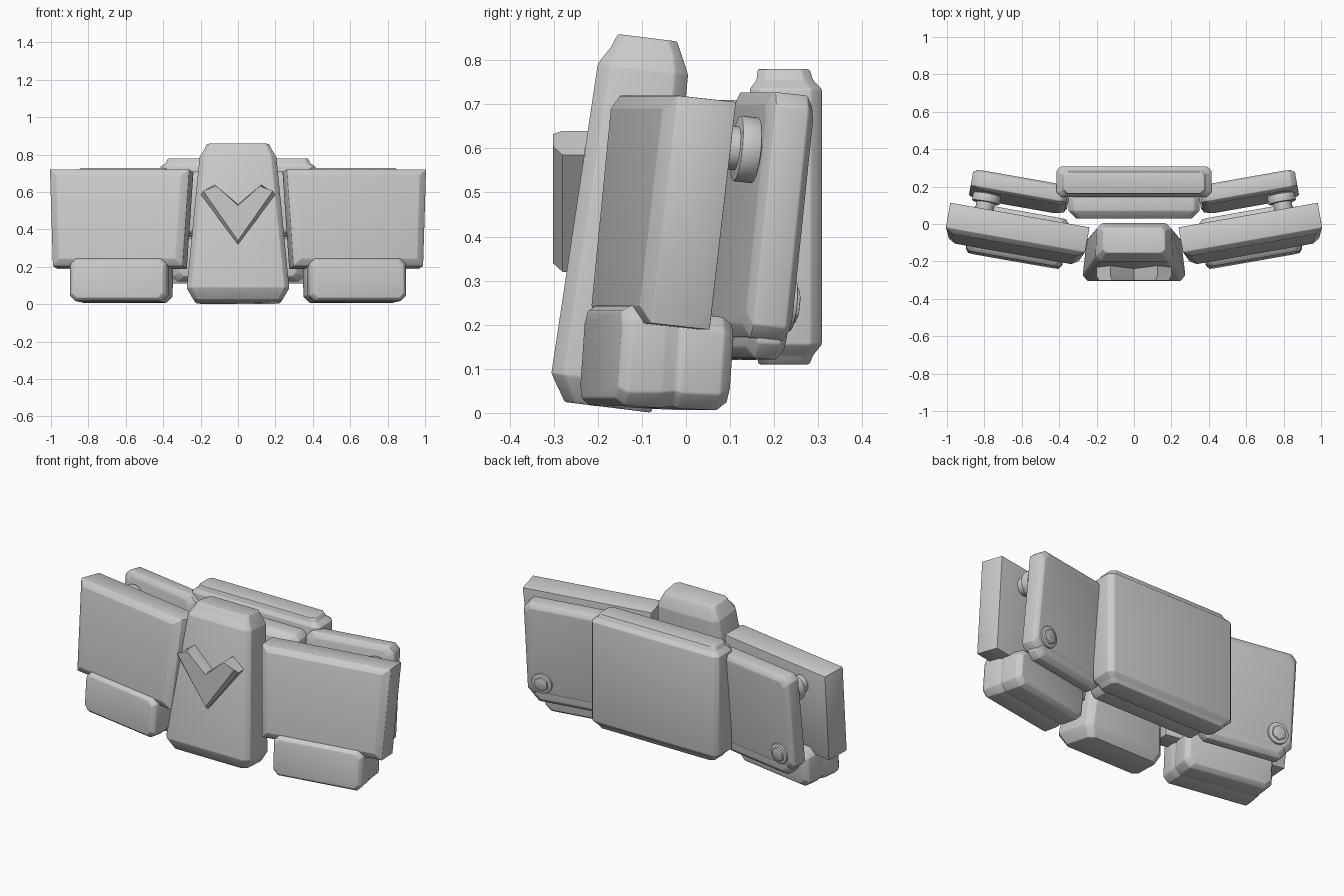
import bpy, bmesh, math
from mathutils import Matrix, Vector

if "Cube" in bpy.data.objects:
    bpy.data.objects.remove(bpy.data.objects["Cube"])

grey = bpy.data.materials.new("plain grey")
grey.use_nodes = True
COLOUR = (0.6, 0.6, 0.6, 1)
grey.diffuse_color = COLOUR
grey.node_tree.nodes["Principled BSDF"].inputs["Base Color"].default_value = COLOUR


def place(x, y, z, tilt=0, yaw=0):
    """Position with a backward lean and a turn about the vertical."""
    return (Matrix.Translation((x, y, z)) @ Matrix.Rotation(math.radians(yaw), 4, 'Z')
            @ Matrix.Rotation(math.radians(-tilt), 4, 'X'))


def finish(name, bm, matrix, side=1, bevel=0.0):
    bmesh.ops.recalc_face_normals(bm, faces=bm.faces)
    if bevel:
        edges = [e for e in bm.edges if e.calc_face_angle(0) > 0.15]
        bmesh.ops.bevel(bm, geom=edges, offset=bevel, segments=2, profile=0.5,
                        affect='EDGES', clamp_overlap=True)
    bm.transform(Matrix.Diagonal((side, 1, 1, 1)) @ matrix)
    bmesh.ops.recalc_face_normals(bm, faces=bm.faces)
    mesh = bpy.data.meshes.new(name)
    bm.to_mesh(mesh)
    bm.free()
    mesh.materials.append(grey)
    ob = bpy.data.objects.new(name, mesh)
    bpy.context.collection.objects.link(ob)
    bpy.ops.object.select_all(action='DESELECT')
    ob.select_set(True)
    bpy.context.view_layer.objects.active = ob
    bpy.ops.object.shade_smooth_by_angle(angle=math.radians(32))


def outline(low, high, v0, v1, c):
    """Trapezoid outline with its corners cut by c."""
    pts = [Vector(p) for p in ((-low, v0), (low, v0), (high, v1), (-high, v1))]
    if not c:
        return pts
    out = []
    for i, p in enumerate(pts):
        for q in (pts[i - 1], pts[(i + 1) % 4]):
            out.append(p + (q - p).normalized() * c)
    return out


def loft(name, rings, matrix=Matrix(), side=1, upright=False, bevel=0.004):
    """Rings are (low half width, high half width, v0, v1, position, corner cut)."""
    bm = bmesh.new()
    loops = []
    for low, high, v0, v1, t, c in rings:
        loops.append([bm.verts.new((u, v, t) if upright else (u, t, v))
                      for u, v in outline(low, high, v0, v1, c)])
    n = len(loops[0])
    for a, b in zip(loops, loops[1:]):
        for i in range(n):
            j = (i + 1) % n
            bm.faces.new((a[i], a[j], b[j], b[i]))
    bm.faces.new(loops[0])
    bm.faces.new(loops[-1])
    finish(name, bm, matrix, side, bevel)


def disc(name, radius, depth, matrix, side, sides=32):
    """Cylinder along the local y axis."""
    bm = bmesh.new()
    bmesh.ops.create_cone(bm, cap_ends=True, segments=sides, radius1=radius,
                          radius2=radius, depth=depth,
                          matrix=Matrix.Rotation(math.pi / 2, 4, 'X'))
    finish(name, bm, matrix, side, 0.004)


# Central buckle, leaning back
loft("buckle", [
    (.24, .22, -.276, -.079, -.009, .025),
    (.278, .25, -.314, -.065, .052, .03),
    (.206, .2, -.295, -.089, .762, .03),
    (.18, .178, -.27, -.108, .803, .02),
    (.166, .165, -.258, -.123, .834, .02)], place(0, 0, 0, 7), upright=True)

# Chevron plate on the buckle
bm = bmesh.new()
shape = [(0, .32), (.2, .585), (.125, .64), (0, .535), (-.125, .64), (-.2, .585)]
back = [bm.verts.new((x, -.19, z)) for x, z in shape]
mid = [bm.verts.new((x, -.28, z)) for x, z in shape]
front = [bm.verts.new((x * .93, -.302, z + (.02 if z < .59 and z != .535 else -.008)))
         for x, z in shape]
for a, b in ((back, mid), (mid, front)):
    for i in range(len(shape)):
        j = (i + 1) % len(shape)
        bm.faces.new((a[i], a[j], b[j], b[i]))
bm.faces.new(back)
bm.faces.new(front)
finish("chevron", bm, Matrix())

# Rear centre plate and the two spacer blocks in front of it
loft("rear_plate", [
    (.37, .37, .165, .28, .11, .02),
    (.385, .385, .16, .288, .13, .02),
    (.415, .415, .145, .308, .155, .025),
    (.415, .415, .145, .308, .735, .025),
    (.385, .385, .16, .288, .755, .02),
    (.375, .375, .163, .28, .78, .02)], upright=True)
for name, z0, z1, y1 in (("upper_spacer", .36, .71, .18), ("lower_spacer", .12, .35, .19)):
    loft(name, [
        (.31, .31, z0 + .03, z1 - .03, .03, .02),
        (.35, .35, z0, z1, .07, .03),
        (.35, .35, z0, z1, y1 - .03, .03),
        (.32, .32, z0 + .03, z1 - .03, y1, .02)])

for side, word in ((1, "left"), (-1, "right")):
    # Front armour panel
    loft(word + "_front_panel", [
        (.352, .378, -.26, .26, .075, 0),
        (.352, .378, -.26, .26, -.06, 0),
        (.315, .338, -.222, .228, -.085, 0)],
        place(.628, -.053, .455, 6.2, 10), side, bevel=.002)

    # Pouch under the panel
    loft(word + "_pouch", [
        (.24, .24, -.092, .085, .13, .03),
        (.26, .26, -.112, .1, .105, .035),
        (.26, .26, -.114, .103, .015, .035),
        (.255, .255, -.11, .1, .002, .035),
        (.262, .262, -.116, .112, -.03, .035),
        (.262, .262, -.116, .112, -.108, .03),
        (.245, .245, -.1, .096, -.13, .025)],
        place(.622, -.065, .125, 4, 10), side)

    # Rear side plate
    rear = place(.615, .173, .445, 6, 10)
    loft(word + "_side_plate", [
        (.225, .225, -.25, .25, -.055, .03),
        (.26, .26, -.28, .28, -.04, .03),
        (.26, .26, -.28, .28, .035, .03),
        (.24, .24, -.255, .255, .052, .03)], rear, side)

    # Bar along the lower edge of the side plate
    loft(word + "_lower_bar", [
        (.225, .225, -.09, .09, -.045, .03),
        (.25, .25, -.115, .115, -.025, .035),
        (.25, .25, -.115, .115, .025, .035),
        (.225, .225, -.09, .09, .045, .03)],
        place(.6, .15, .237, 3, 10), side)

    # Peg joining the front panel to the side plate
    spot = rear @ Matrix.Translation((.165, -.082, .145))
    disc(word + "_peg_head", .075, .045, spot, side)
    disc(word + "_peg_stem", .05, .12, spot @ Matrix.Translation((0, -.02, 0)), side)

    # Bolt on the back
    spot = rear @ Matrix.Translation((.165, .05, -.195))
    disc(word + "_bolt_washer", .06, .025, spot, side)
    disc(word + "_bolt_head", .042, .045, spot, side, 6)
